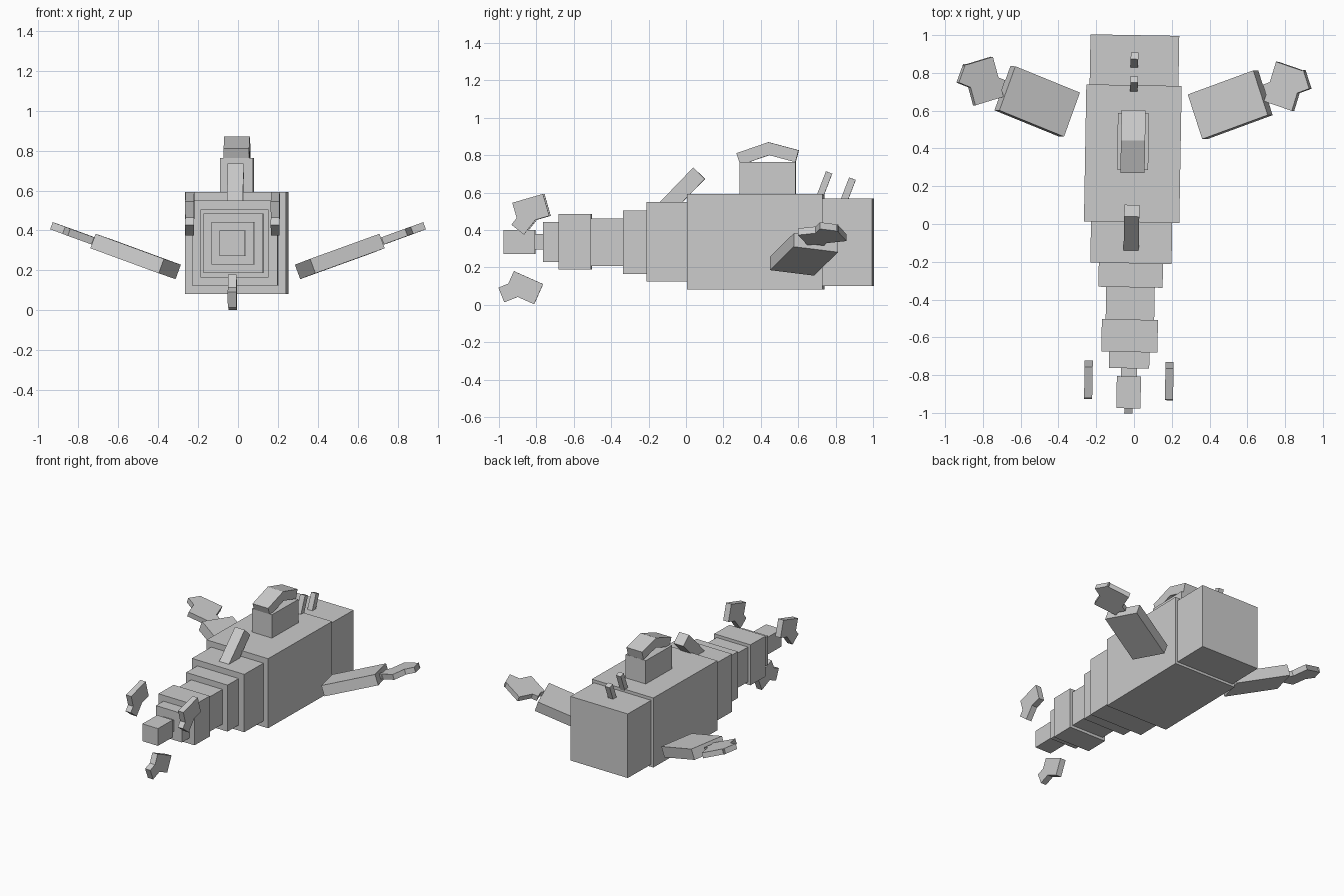
import bpy, bmesh
from math import radians, tan
from mathutils import Matrix

if "Cube" in bpy.data.objects:
    bpy.data.objects.remove(bpy.data.objects["Cube"])

# The whole craft is turned by one degree about z
FRAME = Matrix.Translation((-0.0127, 0, 0)) @ Matrix.Rotation(radians(-1), 4, 'Z')


def box(name, center, size, rot=Matrix.Identity(4)):
    bm = bmesh.new()
    bmesh.ops.create_cube(bm, size=1)
    scale = Matrix.Diagonal((*size, 1))
    bm.transform(FRAME @ Matrix.Translation(center) @ rot @ scale)
    mesh = bpy.data.meshes.new(name)
    bm.to_mesh(mesh)
    bm.free()
    obj = bpy.data.objects.new(name, mesh)
    bpy.context.collection.objects.link(obj)
    return obj


def pitched(name, x, y, z, width, length, thick, angle):
    """Box whose length runs along y, pitched upward by angle."""
    return box(name, (x, y, z), (width, length, thick),
               Matrix.Rotation(radians(angle), 4, 'X'))


# Stepped hull: front y, back y, width, bottom z, top z
SECTIONS = [
    ("tail_block", 0.735, 1.0, 0.47, 0.10, 0.57),
    ("main_hull", 0.01, 0.735, 0.505, 0.082, 0.592),
    ("hull_step_1", -0.208, 0.01, 0.43, 0.125, 0.549),
    ("hull_step_2", -0.335, -0.208, 0.34, 0.165, 0.506),
    ("hull_step_3", -0.506, -0.335, 0.257, 0.208, 0.463),
    ("hull_collar", -0.678, -0.506, 0.297, 0.188, 0.485),
    ("hull_step_4", -0.764, -0.678, 0.213, 0.23, 0.442),
    ("nose_neck", -0.807, -0.764, 0.085, 0.295, 0.378),
    ("nose", -0.976, -0.807, 0.128, 0.273, 0.40),
]
for name, y0, y1, w, z0, z1 in SECTIONS:
    box(name, (0, (y0 + y1) / 2, (z0 + z1) / 2), (w, y1 - y0, z1 - z0))

# Tower with a two-sided roof
box("tower", (0, 0.437, 0.665), (0.165, 0.30, 0.196))
pitched("roof_front", 0, 0.367, 0.809, 0.128, 0.182, 0.067, 19)
pitched("roof_back", 0, 0.514, 0.8165, 0.128, 0.167, 0.066, -15)

# Leaning mast and two small spines
pitched("mast", 0, -0.034, 0.596, 0.08, 0.30, 0.087, 46)
pitched("spine_front", 0, 0.733, 0.624, 0.04, 0.18, 0.036, 69)
pitched("spine_back", 0, 0.858, 0.591, 0.04, 0.18, 0.038, 69)

# Nose fins: two upper ones and one below
for side, x in (("left", -0.214), ("right", 0.214)):
    pitched(f"fin_blade_{side}", x, -0.826, 0.511, 0.043, 0.171, 0.122, 16)
    pitched(f"fin_tip_{side}", x, -0.855, 0.455, 0.043, 0.134, 0.085, 52)
pitched("fin_blade_lower", 0, -0.866, 0.092, 0.043, 0.171, 0.118, -24)
pitched("fin_tip_lower", 0, -0.925, 0.078, 0.043, 0.134, 0.085, 22)

# Side wings, each with a blade and a tip lying in the wing plane
WING = [
    ("wing", 0.511, 0.64, (0.39, 0.25, 0.077), 20),
    ("wing_blade", 0.80, 0.743, (0.165, 0.22, 0.038), -17),
    ("wing_tip", 0.811, 0.741, (0.24, 0.105, 0.038), 20),
]
for side, s in (("left", -1), ("right", 1)):
    for name, x, y, size, yaw in WING:
        z = 0.27 + (x - 0.511) * tan(radians(20))
        rot = (Matrix.Rotation(radians(-20 * s), 4, 'Y')
               @ Matrix.Rotation(radians(yaw * s), 4, 'Z'))
        box(f"{name}_{side}", (s * x, y, z), size, rot)
